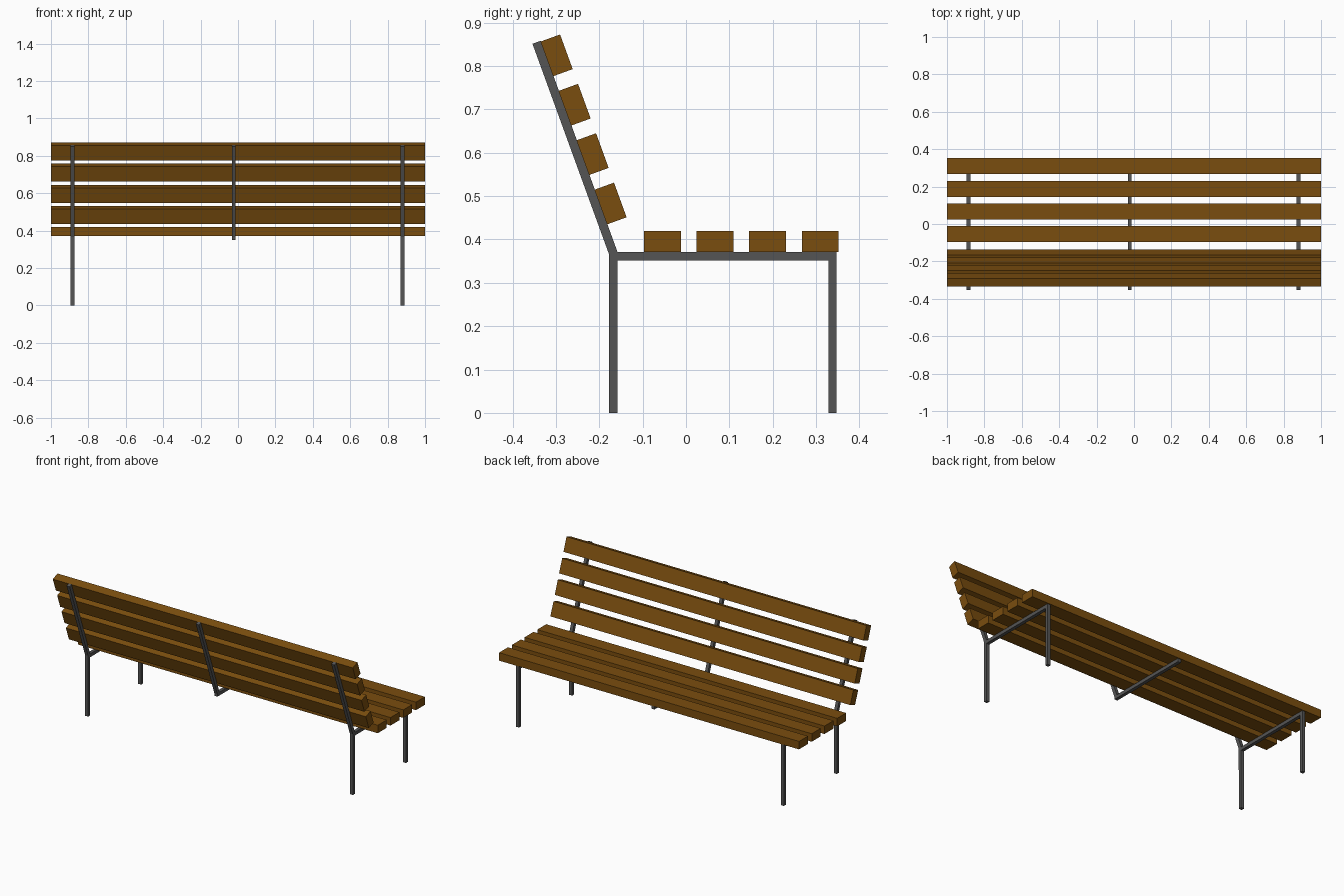
import bpy, bmesh, math
from mathutils import Matrix, Vector

if "Cube" in bpy.data.objects:
    bpy.data.objects.remove(bpy.data.objects["Cube"])


def material(name, rgb):
    m = bpy.data.materials.new(name)
    m.diffuse_color = (*rgb, 1.0)
    m.use_nodes = True
    m.node_tree.nodes["Principled BSDF"].inputs["Base Color"].default_value = m.diffuse_color
    return m


wood = material("brown wood", (0.195, 0.075, 0.0045))
metal = material("dark grey metal", (0.09, 0.09, 0.09))


def finish(name, bm, mat):
    bmesh.ops.recalc_face_normals(bm, faces=bm.faces)
    mesh = bpy.data.meshes.new(name)
    bm.to_mesh(mesh)
    bm.free()
    mesh.materials.append(mat)
    bpy.context.collection.objects.link(bpy.data.objects.new(name, mesh))


def slat(name, y, z, tilt):
    """Full-length plank; its wide face runs along local y before tilting."""
    bm = bmesh.new()
    bmesh.ops.create_cube(bm, size=1.0)
    bm.transform(Matrix.Translation((0, y, z)) @ Matrix.Rotation(tilt, 4, 'X')
                 @ Matrix.Diagonal((2.0, 0.085, 0.048, 1)))
    finish(name, bm, wood)


def frame(name, x, outline, width=0.02):
    """Side profile (y, z) extruded across x."""
    bm = bmesh.new()
    face = bm.faces.new([bm.verts.new((x - width / 2, y, z)) for y, z in outline])
    ext = bmesh.ops.extrude_face_region(bm, geom=[face])
    verts = [v for v in ext["geom"] if isinstance(v, bmesh.types.BMVert)]
    bmesh.ops.translate(bm, vec=Vector((width, 0, 0)), verts=verts)
    bmesh.ops.triangulate(bm, faces=[f for f in bm.faces if len(f.verts) > 4])
    finish(name, bm, metal)


# Seat slats
for i in range(4):
    slat(f"seat_slat_{i + 1}", -0.0545 + i * 0.1213, 0.395, 0)

# Backrest slats, leaning back 20 degrees
lean = math.radians(20)
for i in range(4):
    d = i * 0.1212
    slat(f"back_slat_{i + 1}", -0.174 - d * math.sin(lean),
         0.4827 + d * math.cos(lean), math.radians(90) + lean)

# Metal frames: leaning back post and seat rail, legs on the two ends only
back_post = [(-0.158, 0.371), (-0.335, 0.858), (-0.354, 0.851), (-0.178, 0.367)]
legged = [(-0.177, 0), (-0.158, 0), (-0.158, 0.351), (0.328, 0.351),
          (0.328, 0), (0.347, 0), (0.347, 0.371)] + back_post
legless = [(-0.177, 0.351), (0.347, 0.351), (0.347, 0.371)] + back_post
frame("left_end_frame", -0.885, legged)
frame("middle_frame", -0.023, legless)
frame("right_end_frame", 0.88, legged)
